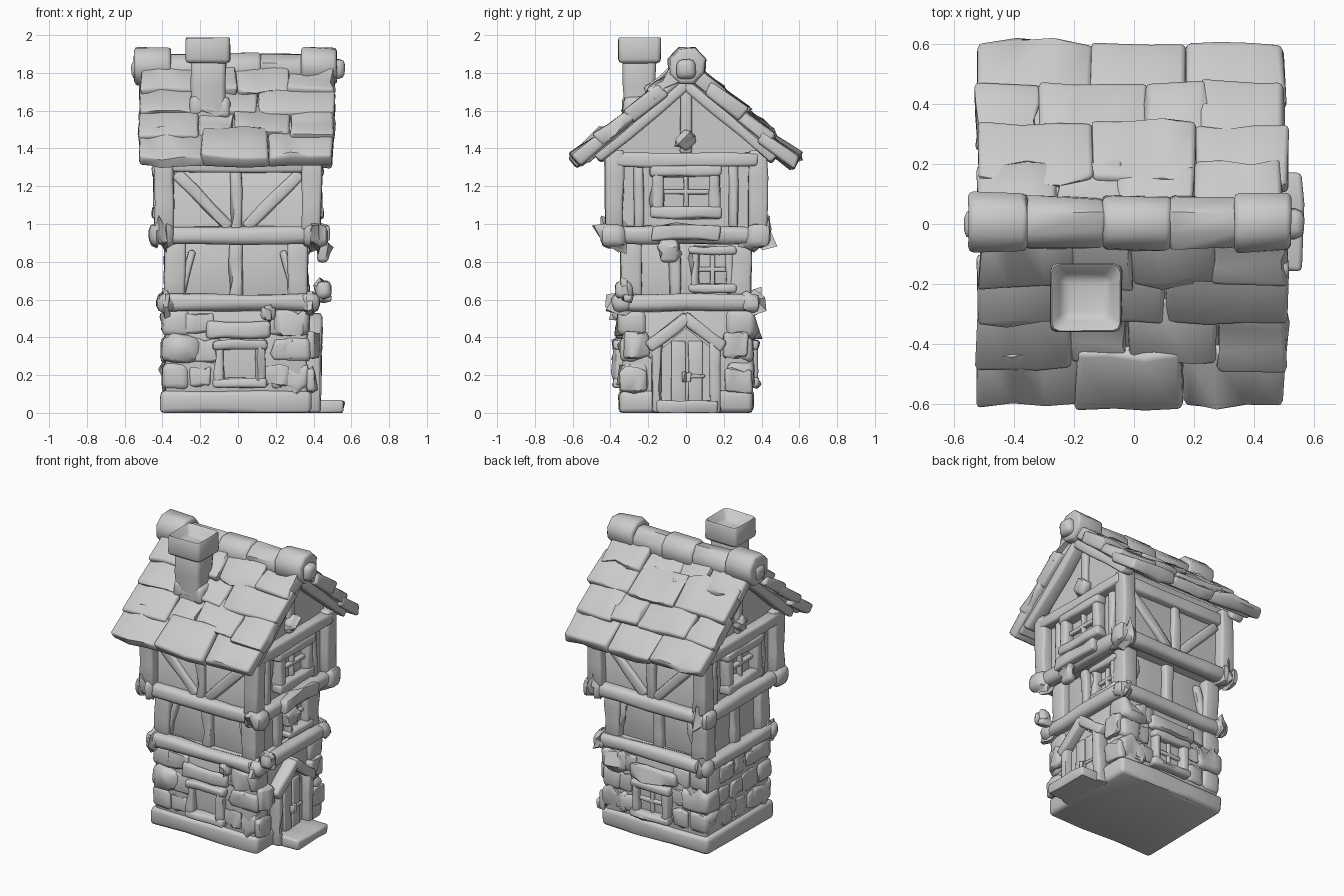
import bpy, bmesh, math, random
from mathutils import Matrix, Vector

if "Cube" in bpy.data.objects:
    bpy.data.objects.remove(bpy.data.objects["Cube"])

random.seed(4)
# wall frames: local (along wall, outward, up) -> world
SIDES = {
    'W': Matrix.Identity(3),
    'F': Matrix(((1, 0, 0), (0, -1, 0), (0, 0, 1))),
    'B': Matrix.Identity(3),
    'R': Matrix(((0, 1, 0), (1, 0, 0), (0, 0, 1))),
    'L': Matrix(((0, -1, 0), (1, 0, 0), (0, 0, 1))),
}


def finish(name, bm):
    for v in bm.verts:
        v.co.z = max(0, v.co.z)
    bmesh.ops.recalc_face_normals(bm, faces=bm.faces[:])
    me = bpy.data.meshes.new(name)
    bm.to_mesh(me)
    bm.free()
    for p in me.polygons:
        p.use_smooth = True
    me.set_sharp_from_angle(angle=math.radians(50))
    ob = bpy.data.objects.new(name, me)
    bpy.context.collection.objects.link(ob)
    return ob


def block(name, c, s, side='W', rot=0, axis='Y', jit=0.006, bev=0.015, cuts=2, hole=0):
    """Hand-hewn block: bevelled, slightly wobbly box placed on a wall frame."""
    bm = bmesh.new()
    bmesh.ops.create_cube(bm, size=1)
    ax = max(range(3), key=lambda i: s[i])
    if hole:
        top = max(bm.faces, key=lambda f: f.calc_center_median().z)
        bmesh.ops.inset_region(bm, faces=[top], thickness=0.28)
        bmesh.ops.translate(bm, verts=top.verts[:], vec=(0, 0, -hole))
    elif cuts:
        es = [e for e in bm.edges if abs((e.verts[0].co - e.verts[1].co)[ax]) > 0.5]
        bmesh.ops.subdivide_edges(bm, edges=es, cuts=cuts)
    for v in bm.verts:
        v.co = Vector([v.co[i] * s[i] + random.uniform(-jit, jit) for i in range(3)])
    if bev:
        sharp = [e for e in bm.edges if e.calc_face_angle(0) > 0.7]
        bmesh.ops.bevel(bm, geom=sharp, offset=min(bev, min(s) * 0.35), segments=2,
                        affect='EDGES', profile=0.5)
    m = SIDES[side]
    r = Matrix.Rotation(rot, 3, axis)
    for v in bm.verts:
        v.co = m @ (r @ v.co + Vector(c))
    return finish(name, bm)


def strut(name, side, a, b, d, w, t, **k):
    """Bar in a wall plane between two (u, z) points."""
    du, dz = b[0] - a[0], b[1] - a[1]
    return block(name, ((a[0] + b[0]) / 2, d, (a[1] + b[1]) / 2),
                 (math.hypot(du, dz), t, w), side, -math.atan2(dz, du), **k)


def prism(name, pts, d0, d1, side):
    """Outline in a wall plane, extruded outward."""
    bm = bmesh.new()
    rings = [[bm.verts.new(SIDES[side] @ Vector((u, d, z))) for u, z in pts] for d in (d0, d1)]
    bm.faces.new(rings[0])
    bm.faces.new(rings[1])
    for i in range(len(pts)):
        j = (i + 1) % len(pts)
        bm.faces.new((rings[0][i], rings[0][j], rings[1][j], rings[1][i]))
    return finish(name, bm)


def window(name, side, u, z, w, h, d, f=0.045, bars=True):
    for k in (-1, 1):
        block(name + '_jamb', (u + k * (w - f) / 2, d, z), (f, 0.07, h), side)
        block(name + '_rail', (u, d + 0.005, z + k * (h - f) / 2), (w + 0.02, 0.075, f), side)
    block(name + '_pane', (u, d - 0.035, z), (w - f, 0.02, h - f), side, jit=0, bev=0)
    if bars:
        block(name + '_bar_v', (u, d - 0.015, z), (0.025, 0.04, h - f), side, jit=0.002, bev=0.006)
        block(name + '_bar_h', (u, d - 0.015, z), (w - f, 0.04, 0.025), side, jit=0.002, bev=0.006)


# ground floor: core, base course, corner stones and wall stones
block('ground_core', (-0.01, 0, 0.28), (0.75, 0.67, 0.56), jit=0)
block('base_course', (-0.01, 0, 0.06), (0.80, 0.71, 0.12), bev=0.025)
for layer in range(3):
    z = 0.195 + layer * 0.14
    for sx in (-1, 1):
        for sy in (-1, 1):
            w, t = (0.2, 0.15) if (layer + (sx > 0)) % 2 else (0.14, 0.21)
            o = random.uniform(-0.012, 0.006)
            block('corner_stone', (-0.01 + sx * (0.398 + o - w / 2), sy * (0.36 + o - t / 2), z),
                  (w, t, 0.14), jit=0.01, bev=0.03)
for side, d, us in (('L', 0.38, (-0.16, -0.02, 0.12)), ('F', 0.335, (-0.2, 0.2)), ('B', 0.335, (-0.2, 0.2))):
    for layer in range(3):
        for u in us:
            block('wall_stone', (u + (layer % 2) * 0.04, d, 0.195 + layer * 0.14),
                  (random.uniform(0.1, 0.16), 0.03, random.uniform(0.09, 0.13)), side, jit=0.008)
for side in 'FB':
    window('ground_window', side, 0.01, 0.26, 0.27, 0.25, 0.345, 0.05, side == 'B')
    block('window_lintel', (0, 0.345, 0.44), (0.34, 0.06, 0.09), side, bev=0.025, jit=0.01)

# door with pointed stone surround and step
prism('door_panel', [(-0.13, 0.04), (0.14, 0.04), (0.14, 0.34), (0, 0.45), (-0.13, 0.34)], 0.3, 0.39, 'R')
for k in (-1, 1):
    block('door_jamb', (k * 0.155, 0.395, 0.19), (0.055, 0.09, 0.38), 'R', jit=0.008)
    strut('door_arch', 'R', (k * 0.2, 0.345), (-k * 0.012, 0.51), 0.4, 0.065, 0.09)
    block('door_plank', (k * 0.045 + 0.005, 0.393, 0.21), (0.075, 0.02, 0.34), 'R', jit=0.002, bev=0.005)
    block('door_side_stone', (k * 0.28, 0.385, 0.17), (0.15, 0.05, 0.12), 'R', jit=0.01)
    block('door_side_stone', (k * 0.26, 0.385, 0.36), (0.13, 0.05, 0.13), 'R', jit=0.01)
block('door_handle', (0, 0.41, 0.19), (0.05, 0.03, 0.05), 'R', bev=0.008)
block('door_latch', (0.06, 0.405, 0.195), (0.08, 0.02, 0.018), 'R', jit=0.002)
block('door_step', (0.01, 0.46, 0.033), (0.32, 0.2, 0.066), 'R', jit=0.01)

# beam rings under the two upper storeys
for z, hx, hy, h in ((0.585, 0.38, 0.345, 0.09), (0.94, 0.405, 0.385, 0.09)):
    for side, along, out in (('F', hx, hy), ('B', hx, hy), ('R', hy, hx), ('L', hy, hx)):
        block('floor_beam', (0, out, z), (2 * along + 0.08, 0.085, h), side, bev=0.03, jit=0.007, cuts=3)
    block('floor_slab', (0, 0, z), (2 * hx, 2 * hy, 0.07), jit=0)
    for sx in (-1, 1):
        for sy in (-1, 1):
            k = 0.13 if z > 0.8 else 0.1
            block('beam_knob', (sx * hx, sy * hy, z), (k, k, k), bev=0.04, jit=0.008)

# middle storey: recessed walls, posts, braces
block('middle_core', (-0.01, 0, 0.76), (0.66, 0.58, 0.36), jit=0)
for sx in (-1, 1):
    for sy in (-1, 1):
        block('middle_post', (-0.01 + sx * 0.325, sy * 0.29, 0.76), (0.11, 0.11, 0.3), jit=0.005)
for side, d in (('F', 0.3), ('B', 0.3), ('L', 0.345)):
    block('middle_stud', (-0.01, d, 0.76), (0.07, 0.06, 0.3), side)
    strut('middle_brace', side, (-0.24, 0.86), (-0.3, 0.63), d, 0.04, 0.05)
    strut('middle_brace', side, (0.24, 0.86), (0.3, 0.63), d, 0.04, 0.05)
window('middle_window', 'R', 0.14, 0.76, 0.23, 0.25, 0.335)
block('middle_stud', (-0.06, 0.325, 0.76), (0.06, 0.06, 0.3), 'R')

# top storey and gables
prism('top_core', [(-0.37, 0.93), (0.37, 0.93), (0.37, 1.42), (0, 1.75), (-0.37, 1.42)], -0.38, 0.38, 'R')
for sx in (-1, 1):
    for sy in (-1, 1):
        block('top_post', (sx * 0.39, sy * 0.38, 1.18), (0.1, 0.1, 0.42), jit=0.006)
for side in 'FB':
    block('wall_plate', (0, 0.375, 1.32), (0.76, 0.08, 0.09), side)
    block('top_stud', (-0.01, 0.375, 1.12), (0.055, 0.05, 0.34), side)
    for k in (-1, 1):
        strut('top_brace', side, (k * 0.33, 1.27), (k * 0.04, 0.98), 0.375, 0.06, 0.04)
for side in 'RL':
    block('gable_beam', (0, 0.4, 1.34), (0.76, 0.09, 0.075), side, cuts=3)
    window('top_window', side, 0, 1.17, 0.36, 0.28, 0.41, 0.06)
    block('king_post', (0, 0.385, 1.55), (0.06, 0.05, 0.36), side)
    block('pendant', (0, 0.405, 1.44), (0.09, 0.06, 0.09), side, rot=math.pi / 4, bev=0.02)
    for k in (-1, 1):
        block('top_stud', (k * 0.25, 0.385, 1.15), (0.05, 0.04, 0.34), side)
        strut('rafter', side, (0, 1.74), (k * 0.47, 1.345), 0.435, 0.06, 0.09)

# window box, hanging bracket and lantern on the door side
block('window_box', (0, 0.45, 0.95), (0.36, 0.07, 0.075), 'R', jit=0.01)
block('hanging_bracket', (-0.09, 0.45, 0.86), (0.1, 0.06, 0.12), 'R', bev=0.025)
block('lantern_arm', (-0.31, 0.43, 0.61), (0.05, 0.13, 0.04), 'R')
block('lantern', (-0.33, 0.46, 0.65), (0.1, 0.075, 0.09), 'R', bev=0.03, jit=0.01)
block('beam_drip', (0.16, 0.36, 0.53), (0.08, 0.06, 0.07), 'F', bev=0.025)

# roof: boards, then overlapping rows of uneven slabs on both slopes
tilt = math.radians(41)
for side in 'FB':
    block('roof_board', (0, 0.27, 1.565), (0.96, 0.7, 0.045), side, rot=-tilt, axis='X', jit=0, cuts=0)
    for row, y in enumerate((0.5, 0.36, 0.22, 0.09)):
        n = 3 + row % 2
        cut = [-0.52 + 1.02 * i / n + (random.uniform(-0.06, 0.06) if 0 < i < n else
               random.uniform(-0.008, 0.012)) for i in range(n + 1)]
        for x0, x1 in zip(cut, cut[1:]):
            dy = random.uniform(-0.012, 0.012)
            block('roof_tile', ((x0 + x1) / 2, y + dy, 1.835 - 0.87 * y + random.uniform(-0.006, 0.008)),
                  (x1 - x0 + 0.004, 0.245, 0.075), side, rot=-math.radians(random.uniform(34, 39)),
                  axis='X', jit=0.012, bev=0.016)

# ridge caps and the pole ends inside them
xs = (-0.545, -0.36, -0.1, 0.12, 0.34, 0.52)
for i, (x0, x1) in enumerate(zip(xs, xs[1:])):
    end = i in (0, 4)
    bm = bmesh.new()
    r = 0.107 if end else random.uniform(0.09, 0.1)
    bmesh.ops.create_cone(bm, cap_ends=True, segments=8, radius1=r, radius2=r * random.uniform(0.93, 1),
                          depth=x1 - x0 + 0.01,
                          matrix=Matrix.Translation(((x0 + x1) / 2, 0.005, 1.835 if end else 1.815))
                          @ Matrix.Rotation(math.pi / 2, 4, 'Y') @ Matrix.Rotation(math.pi / 8, 4, 'Z'))
    for v in bm.verts:
        v.co += Vector([random.uniform(-0.006, 0.006) for _ in range(3)])
    bmesh.ops.bevel(bm, geom=[e for e in bm.edges if e.calc_face_angle(0) > 1], offset=0.018,
                    segments=2, affect='EDGES', profile=0.5)
    finish('ridge_cap', bm)
block('ridge_pole', (0, 0, 1.82), (1.13, 0.1, 0.1), bev=0.03)

# chimney with hollow cap
block('chimney_shaft', (-0.155, -0.245, 1.66), (0.18, 0.17, 0.44), jit=0.008, bev=0.025)
block('chimney_foot', (-0.15, -0.235, 1.62), (0.22, 0.2, 0.12), jit=0.012, bev=0.03)
block('chimney_cap', (-0.16, -0.245, 1.925), (0.24, 0.225, 0.145), jit=0.004, bev=0.022, hole=0.5)
